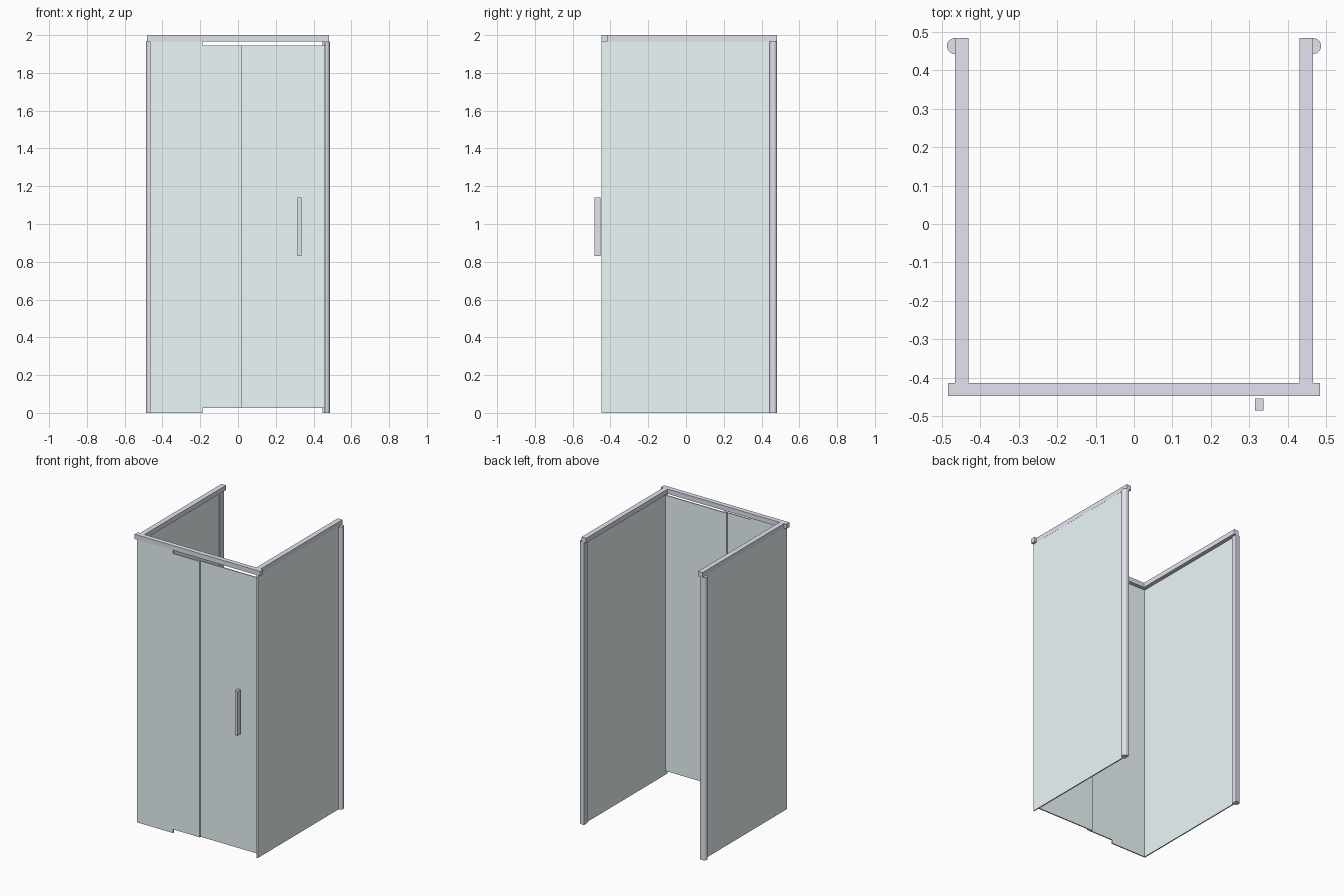
import bpy, bmesh, math
from mathutils import Vector

if "Cube" in bpy.data.objects:
    bpy.data.objects.remove(bpy.data.objects["Cube"])


def make_material(name, color):
    mat = bpy.data.materials.new(name)
    mat.diffuse_color = (*color, 1)
    mat.use_nodes = True
    mat.node_tree.nodes["Principled BSDF"].inputs["Base Color"].default_value = mat.diffuse_color
    return mat


GLASS = make_material("pale_glass", (0.84, 0.94, 0.95))
METAL = make_material("light_metal", (0.76, 0.77, 0.86))


def make_prism(name, outline, direction, mat, mirror=False):
    """Extrude a flat outline of 3D points along a direction."""
    bm = bmesh.new()
    face = bm.faces.new([bm.verts.new(p) for p in outline])
    ext = bmesh.ops.extrude_face_region(bm, geom=[face])
    verts = [g for g in ext["geom"] if isinstance(g, bmesh.types.BMVert)]
    bmesh.ops.translate(bm, verts=verts, vec=Vector(direction))
    bmesh.ops.recalc_face_normals(bm, faces=bm.faces)
    mesh = bpy.data.meshes.new(name)
    bm.to_mesh(mesh)
    bm.free()
    mesh.materials.append(mat)
    obj = bpy.data.objects.new(name, mesh)
    bpy.context.collection.objects.link(obj)
    if mirror:
        mod = obj.modifiers.new("mirror_x", "MIRROR")
        mod.use_mirror_merge = False
    return obj


def make_box(name, x, y, z, mat, mirror=False):
    outline = [(x[0], y[0], z[0]), (x[1], y[0], z[0]),
               (x[1], y[1], z[0]), (x[0], y[1], z[0])]
    return make_prism(name, outline, (0, 0, z[1] - z[0]), mat, mirror)


RAIL_Z = 1.967                      # underside of the top rails
OUT_X = 0.4655                      # outer face of the side rails
GLASS_IN, GLASS_OUT = 0.457, 0.465
FRONT_Y, INNER_Y = -0.4466, -0.413
BACK_Y = 0.483

# Top rails
make_box("front_rail", (-0.483, 0.483), (FRONT_Y, INNER_Y), (RAIL_Z, 2.0), METAL)
make_box("side_rail", (0.43, OUT_X), (INNER_Y, BACK_Y), (RAIL_Z, 2.0), METAL, True)

# Thin side panels, nearly flush with the outside of the rails
make_box("side_panel", (GLASS_IN, GLASS_OUT), (FRONT_Y, BACK_Y - 0.002),
         (0, RAIL_Z), GLASS, True)

# Fixed front panel, notched at top and bottom
notched = [(-GLASS_IN, 0), (-0.187, 0), (-0.187, 0.025), (0.018, 0.025),
           (0.018, 1.944), (-0.187, 1.944), (-0.187, RAIL_Z), (-GLASS_IN, RAIL_Z)]
make_prism("fixed_front_panel", [(x, FRONT_Y, z) for x, z in notched],
           (0, 0.008, 0), GLASS)

# Sliding door on the inner track
make_box("sliding_door", (-0.012, GLASS_IN), (-0.437, -0.429), (0.025, 1.944), GLASS)

# Door handle
make_box("door_handle", (0.315, 0.336), (-0.484, -0.453), (0.83, 1.14), METAL)

# Rounded wall profiles at the back edges
R = 0.0205
cy = BACK_Y - R
arc = [(OUT_X + R * math.cos(a), cy + R * math.sin(a), 0)
       for a in (-math.pi / 2 + math.pi * i / 16 for i in range(17))]
d_shape = arc + [(0.447, BACK_Y, 0), (0.447, cy - R, 0)]
profile = make_prism("wall_profile", d_shape, (0, 0, RAIL_Z), METAL, True)
bpy.context.view_layer.objects.active = profile
profile.select_set(True)
bpy.ops.object.shade_smooth_by_angle(angle=math.radians(30))
